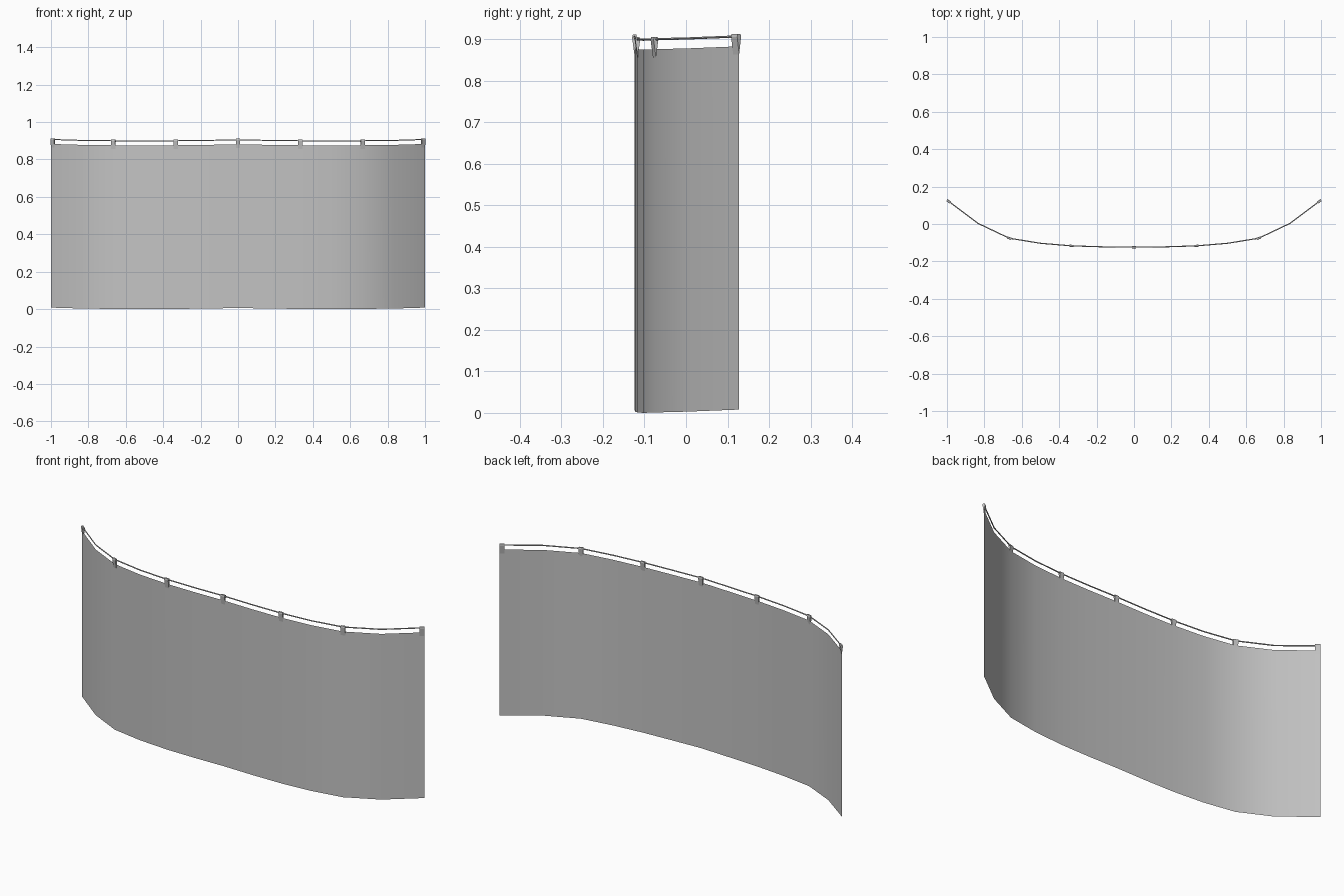
import bpy
import math
from mathutils import Vector

cube = bpy.data.objects.get("Cube")
if cube:
    bpy.data.objects.remove(cube, do_unlink=True)

# One flat colour for the whole model
grey = bpy.data.materials.new("light grey")
grey.use_nodes = True
COLOUR = (0.55, 0.55, 0.55, 1)
grey.diffuse_color = COLOUR
grey.node_tree.nodes["Principled BSDF"].inputs["Base Color"].default_value = COLOUR

# Half of the curved plan: depth and lift at even steps from centre to end
DEPTH = [-0.124, -0.122, -0.117, -0.103, -0.076, 0.003, 0.128]
LIFT = [0.006, 0.003, 0.001, 0.0, 0.001, 0.003, 0.008]
STEPS = len(DEPTH) - 1
path = [Vector((i / STEPS, DEPTH[abs(i)], LIFT[abs(i)]))
        for i in range(-STEPS, STEPS + 1)]
SHEET_TOP, RAIL_Z, RAIL_R = 0.875, 0.899, 0.003
TAB_TOP, TAB_BOTTOM, TAB_WIDTH, TAB_DEPTH = 0.902, 0.855, 0.024, 0.012


def add_mesh(name, verts, faces, smooth=False):
    mesh = bpy.data.meshes.new(name)
    mesh.from_pydata(verts, [], faces)
    mesh.materials.append(grey)
    obj = bpy.data.objects.new(name, mesh)
    bpy.context.collection.objects.link(obj)
    if smooth:
        bpy.ops.object.select_all(action="DESELECT")
        obj.select_set(True)
        bpy.context.view_layer.objects.active = obj
        bpy.ops.object.shade_smooth_by_angle(angle=math.radians(40))
    return obj


def tangent(i):
    a, b = path[max(i - 1, 0)], path[min(i + 1, len(path) - 1)]
    return Vector((b.x - a.x, b.y - a.y, 0)).normalized()


def sweep(name, section, closed, smooth):
    """Sweep a section of (outward, height) pairs along the path."""
    n = len(section)
    verts = []
    for i, p in enumerate(path):
        t = tangent(i)
        out = Vector((t.y, -t.x, 0))
        verts += [p + out * o + Vector((0, 0, h)) for o, h in section]
    faces = []
    for i in range(len(path) - 1):
        for k in range(n if closed else n - 1):
            a, b = i * n + k, i * n + (k + 1) % n
            faces.append((a, a + n, b + n, b))
    if closed:
        last = (len(path) - 1) * n
        faces += [tuple(range(n)), tuple(reversed(range(last, last + n)))]
    return add_mesh(name, verts, faces, smooth)


# Hanging sheet, a single curved surface
sweep("sheet", [(0, 0), (0, SHEET_TOP)], False, True)

# Thin rail above the sheet
ring = [(RAIL_R * math.cos(k * math.tau / 6), RAIL_Z + RAIL_R * math.sin(k * math.tau / 6))
        for k in range(6)]
sweep("rail", ring, True, False)


# Wedge-shaped tabs that hang the sheet from the rail
def hanging_tab(number, i):
    t = tangent(i)
    out = Vector((t.y, -t.x, 0))
    centre = path[i].copy()
    # end tabs stay inside the sheet
    if i in (0, len(path) - 1):
        centre -= t * math.copysign(TAB_WIDTH / 2, centre.x)
    verts = []
    for side in (-0.5, 0.5):
        for o, h in ((-0.35, TAB_TOP + 0.003), (0.35, TAB_TOP + 0.003),
                     (0.5, TAB_TOP - 0.004), (0, TAB_BOTTOM), (-0.5, TAB_TOP - 0.004)):
            verts.append(centre + t * side * TAB_WIDTH + out * o * TAB_DEPTH
                         + Vector((0, 0, h)))
    faces = [(0, 1, 2, 3, 4), (9, 8, 7, 6, 5)]
    faces += [(k, k + 5, (k + 1) % 5 + 5, (k + 1) % 5) for k in range(5)]
    add_mesh(f"hanging_tab_{number}", verts, faces)


for number, i in enumerate(range(0, len(path), 2), 1):
    hanging_tab(number, i)
